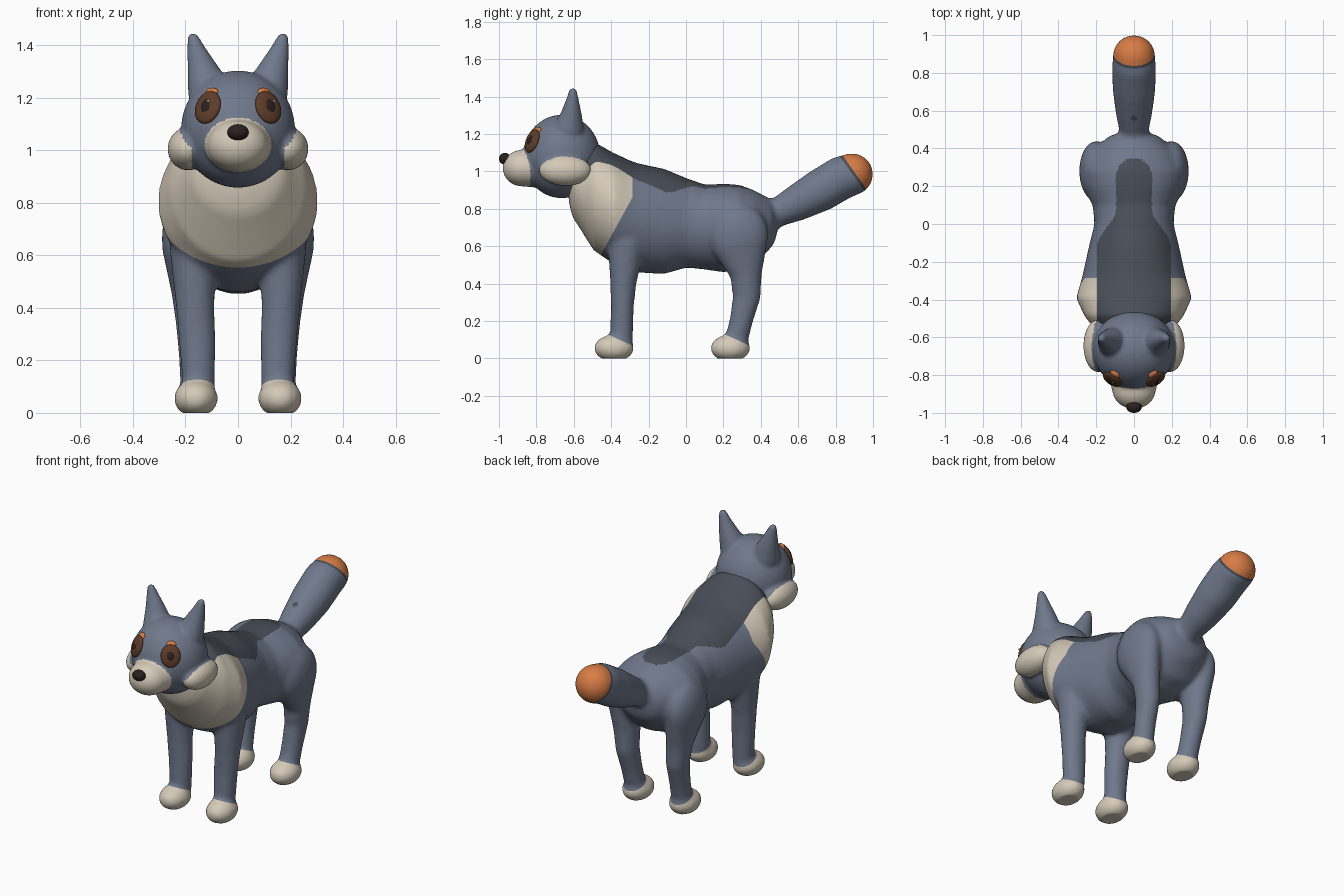
import bpy, bmesh, math
from mathutils import Matrix, Vector

cube = bpy.data.objects.get("Cube")
if cube:
    bpy.data.objects.remove(cube)


def material(name, rgb):
    m = bpy.data.materials.new(name)
    m.use_nodes = True
    m.diffuse_color = (*rgb, 1)
    m.node_tree.nodes["Principled BSDF"].inputs["Base Color"].default_value = (*rgb, 1)
    return m


FUR = material("blue_grey_fur", (0.16, 0.19, 0.26))
CREAM = material("cream_fur", (0.66, 0.59, 0.48))
DARK = material("dark_grey_fur", (0.065, 0.075, 0.095))
ORANGE = material("orange_fur", (0.68, 0.2, 0.06))
BROWN = material("brown_iris", (0.11, 0.045, 0.022))
BLACK = material("dark_brown", (0.025, 0.014, 0.014))
COAT = [FUR, CREAM, DARK, ORANGE]


def new_object(name, bm, mats):
    mesh = bpy.data.meshes.new(name)
    bm.to_mesh(mesh)
    bm.free()
    for m in mats:
        mesh.materials.append(m)
    ob = bpy.data.objects.new(name, mesh)
    bpy.context.collection.objects.link(ob)
    return ob


def blob(bm, centre, radii):
    mat = Matrix.Translation(centre) @ Matrix.Diagonal((*radii, 1))
    bmesh.ops.create_icosphere(bm, subdivisions=4, radius=1, matrix=mat)


def chain(bm, keys, side=1, step=0.02):
    """Sweep an ellipsoid along keys of (x, y, z, rx, ry, rz)."""
    for a, b in zip(keys, keys[1:]):
        n = max(1, math.ceil((Vector(a[:3]) - Vector(b[:3])).length / step))
        for i in range(n + 1):
            k = [p + (q - p) * i / n for p, q in zip(a, b)]
            blob(bm, (k[0] * side, k[1], k[2]), k[3:])


def fuse(ob, voxel, smooth, cuts, rule):
    """Melt the blobs into one skin, cut colour borders, colour the faces."""
    rm = ob.modifiers.new("fuse", 'REMESH')
    rm.mode = 'VOXEL'
    rm.voxel_size = voxel
    sm = ob.modifiers.new("soften", 'SMOOTH')
    sm.factor, sm.iterations = 0.5, smooth
    dg = bpy.context.evaluated_depsgraph_get()
    mesh = bpy.data.meshes.new_from_object(ob.evaluated_get(dg))
    ob.modifiers.clear()
    ob.data = mesh
    mesh.materials.clear()
    for m in COAT:
        mesh.materials.append(m)
    bm = bmesh.new()
    bm.from_mesh(mesh)
    for v in bm.verts:
        v.co.z = max(v.co.z, 0)
    for point, normal in cuts:
        bmesh.ops.bisect_plane(bm, geom=bm.verts[:] + bm.edges[:] + bm.faces[:],
                               plane_co=point, plane_no=normal)
    bm.normal_update()
    for f in bm.faces:
        f.smooth = True
        f.material_index = COAT.index(rule(f.calc_center_median(), f.normal))
    bm.to_mesh(mesh)
    bm.free()


# Trunk: y, top, bottom, half width
TRUNK = [(-0.57, 1.10, 0.72, 0.19), (-0.48, 1.15, 0.57, 0.265), (-0.39, 1.10, 0.51, 0.307),
         (-0.28, 1.05, 0.46, 0.275), (-0.12, 1.015, 0.45, 0.24), (0, 0.965, 0.485, 0.21),
         (0.1, 0.93, 0.475, 0.22), (0.2, 0.935, 0.46, 0.265), (0.28, 0.93, 0.47, 0.28),
         (0.36, 0.90, 0.50, 0.24), (0.43, 0.86, 0.58, 0.16)]
bm = bmesh.new()
chain(bm, [(0, y, (t + b) / 2, w, 0.06, (t - b) / 2) for y, t, b, w in TRUNK])

# Tail
TAIL = [(0.42, 0.76, 0.09), (0.5, 0.785, 0.078), (0.6, 0.835, 0.098),
        (0.72, 0.90, 0.114), (0.83, 0.965, 0.116), (0.888, 0.985, 0.112)]
chain(bm, [(0, y, z, r, r, r) for y, z, r in TAIL])

# Legs and paws
for s in (1, -1):
    chain(bm, [(0.17, -0.32, 0.62, 0.09, 0.1, 0.1), (0.163, -0.335, 0.4, 0.073, 0.07, 0.05),
               (0.155, -0.34, 0.28, 0.071, 0.062, 0.05), (0.15, -0.345, 0.1, 0.062, 0.061, 0.05)], s)
    chain(bm, [(0.2, 0.28, 0.66, 0.09, 0.16, 0.17), (0.18, 0.32, 0.45, 0.072, 0.085, 0.06),
               (0.172, 0.325, 0.33, 0.064, 0.075, 0.05), (0.165, 0.295, 0.2, 0.06, 0.063, 0.05),
               (0.16, 0.27, 0.1, 0.06, 0.063, 0.05)], s)
    for y in (-0.385, 0.237):
        blob(bm, (0.16 * s, y, 0.055), (0.084, 0.107, 0.072))
body = new_object("body", bm, COAT)

TIP = Vector((0, 0.82, 0.58))
PAW = Vector((0, 0.45, 1))
BIB = Vector((0, 1, -0.55))


def saddle_width(y):
    if y < -0.12:
        return 0.195
    if y < 0.08:
        t = (y + 0.12) / 0.2
        return 0.195 - 0.1 * t * t * (3 - 2 * t)
    if y < 0.25:
        return 0.095
    return 0.095 * math.sqrt(max(0, 1 - ((y - 0.25) / 0.1) ** 2))


def body_colour(c, n):
    if c.y > 0.5:
        d = TIP.dot(c)
        spot = n.z > 0 and math.hypot(c.x, c.y - 0.56) < 0.014
        return ORANGE if d > 1.316 else DARK if d > 1.302 or spot else FUR
    if c.z < 0.2:
        return CREAM if PAW.dot(c) < (-0.06 if c.y < 0 else 0.222) else FUR
    if c.z > 0.8 and n.z > 0 and abs(c.x) < saddle_width(c.y) and c.y > -0.54:
        return DARK
    if c.z > 0.5 and c.y < -0.285 and BIB.dot(c) < -0.76:
        return CREAM
    return FUR


fuse(body, 0.013, 10,
     [(TIP * 1.316 / TIP.length_squared, TIP), (TIP * 1.302 / TIP.length_squared, TIP),
      ((0, 0, -0.06), PAW), ((0, 0, 0.222), PAW), ((0, -0.76, 0), BIB),
      ((0, -0.285, 0), (0, 1, 0)), ((0.195, 0, 0), (1, 0, 0)), ((-0.195, 0, 0), (1, 0, 0))],
     body_colour)

# Head: skull, muzzle, cheeks and ears
SKULL, SKULL_R = Vector((0, -0.665, 1.08)), Vector((0.217, 0.207, 0.223))
bm = bmesh.new()
blob(bm, SKULL, SKULL_R)
chain(bm, [(0, -0.82, 1.02, 0.13, 0.08, 0.105), (0, -0.875, 1.018, 0.115, 0.105, 0.098)])
for s in (1, -1):
    blob(bm, (0.19 * s, -0.645, 1.005), (0.078, 0.14, 0.082))
    chain(bm, [(0.105, -0.63, 1.22, 0.085, 0.085, 0.07), (0.13, -0.615, 1.3, 0.062, 0.058, 0.04),
               (0.158, -0.607, 1.38, 0.036, 0.034, 0.03), (0.171, -0.605, 1.427, 0.022, 0.022, 0.02)],
          s, 0.008)
head = new_object("head", bm, COAT)


def head_colour(c, n):
    if c.y < -0.8 and (c.x / 0.127) ** 2 + ((c.z - 1.02) / 0.103) ** 2 < 1:
        return CREAM
    cheek = ((c.y + 0.645) / 0.14) ** 2 + ((c.z - 1.0) / 0.08) ** 2
    return CREAM if abs(c.x) > 0.178 and cheek < 1 else FUR


fuse(head, 0.009, 8, [], head_colour)


def part(name, centre, radii, mat, facing=(0, 0, 1)):
    """Small smooth ellipsoid whose third axis points along facing."""
    bm = bmesh.new()
    rot = Vector(facing).to_track_quat('Z', 'Y').to_matrix().to_4x4()
    bmesh.ops.create_uvsphere(bm, u_segments=24, v_segments=14, radius=1,
                              matrix=Matrix.Translation(centre) @ rot @ Matrix.Diagonal((*radii, 1)))
    for f in bm.faces:
        f.smooth = True
    return new_object(name, bm, [mat])


def on_skull(x, z):
    """Point and outward normal on the front of the skull."""
    dx, dz = x / SKULL_R.x, (z - SKULL.z) / SKULL_R.z
    dy = -math.sqrt(1 - dx * dx - dz * dz)
    p = SKULL + Vector((dx * SKULL_R.x, dy * SKULL_R.y, dz * SKULL_R.z))
    return p, Vector((dx / SKULL_R.x, dy / SKULL_R.y, dz / SKULL_R.z)).normalized()


# Eyes, brows and nose
for side, s in (("left", 1), ("right", -1)):
    p, n = on_skull(0.115 * s, 1.163)
    part(side + "_eye", p, (0.056, 0.066, 0.02), BROWN, n)
    part(side + "_pupil", p + n * 0.016, (0.021, 0.026, 0.008), BLACK, n)
    part(side + "_eye_glint", p + n * 0.02 + Vector((0.012, 0, 0.016)), (0.005, 0.005, 0.005), CREAM)
    p, n = on_skull(0.1 * s, 1.22)
    part(side + "_brow", p, (0.028, 0.02, 0.013), ORANGE, n)
part("nose", (0, -0.968, 1.068), (0.041, 0.032, 0.031), BLACK)
